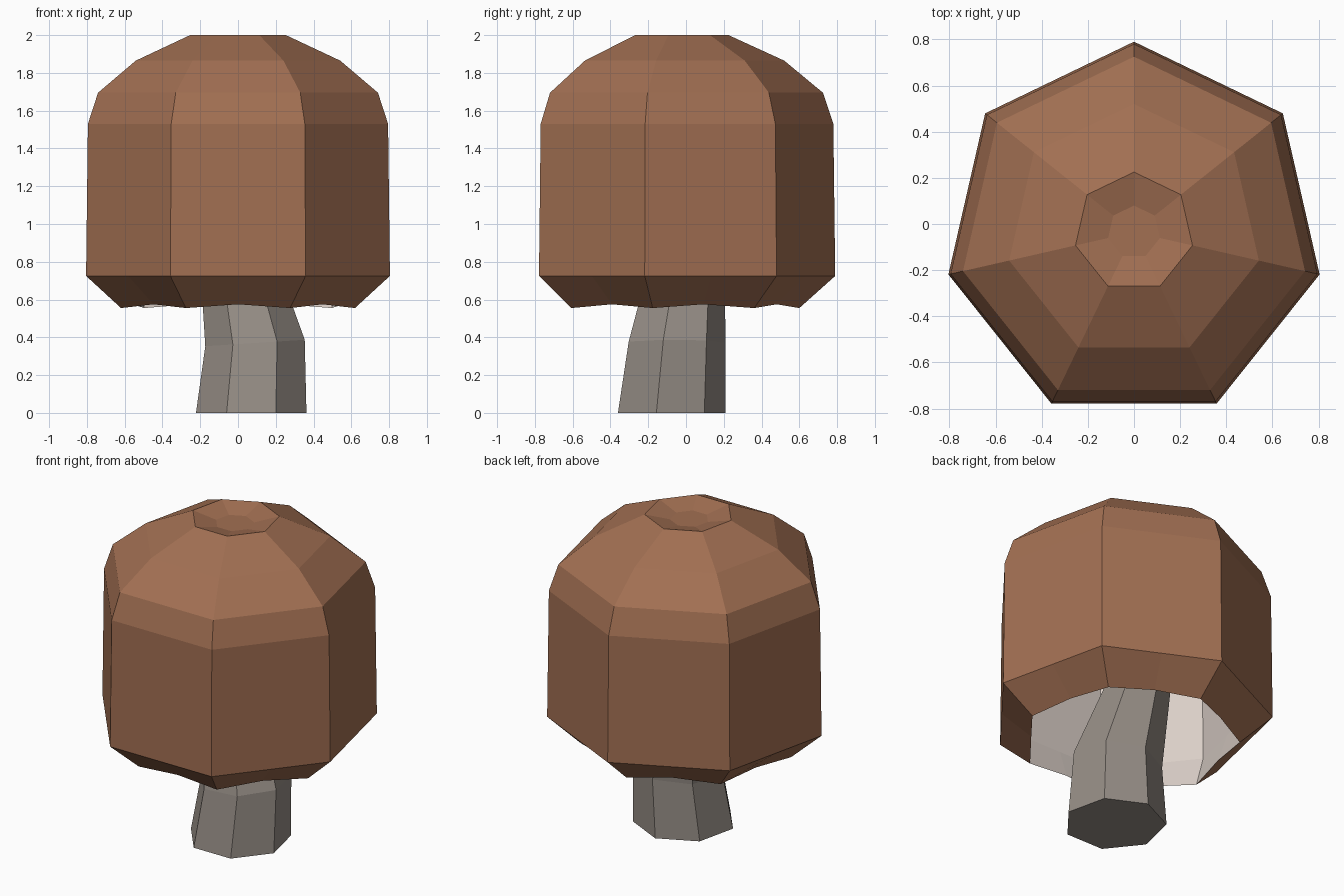
import bpy, bmesh
from math import cos, sin, pi

if "Cube" in bpy.data.objects:
    bpy.data.objects.remove(bpy.data.objects["Cube"])

SIDES = 7


def material(name, rgb):
    m = bpy.data.materials.new(name)
    m.diffuse_color = (*rgb, 1)
    m.use_nodes = True
    m.node_tree.nodes["Principled BSDF"].inputs["Base Color"].default_value = m.diffuse_color
    return m


def ring(cx, cy, z, r, lift=0.0, tilt=0.0, split=False):
    """Heptagon with a corner at +y; split adds edge midpoints raised by lift."""
    pts = []
    for i in range(SIDES):
        a = pi / 2 + 2 * pi * i / SIDES
        x, y = r * cos(a), r * sin(a)
        pts.append((cx + x, cy + y, z + tilt * x))
        if split:
            m, am = r * cos(pi / SIDES), a + pi / SIDES
            pts.append((cx + m * cos(am), cy + m * sin(am), z + lift))
    return pts


def loft(name, rings, mat, cap_start=False, cap_end=True, flip=False):
    bm = bmesh.new()
    loops = [[bm.verts.new(p) for p in r] for r in rings]
    n = len(loops[0])
    for a, b in zip(loops, loops[1:]):
        for i in range(n):
            j = (i + 1) % n
            bm.faces.new((a[i], a[j], b[j], b[i]))
    if cap_start:
        bm.faces.new(loops[0][::-1])
    if cap_end:
        bm.faces.new(loops[-1])
    if flip:
        bmesh.ops.reverse_faces(bm, faces=bm.faces)
    mesh = bpy.data.meshes.new(name)
    bm.to_mesh(mesh)
    bm.free()
    mesh.materials.append(mat)
    ob = bpy.data.objects.new(name, mesh)
    bpy.context.collection.objects.link(ob)
    return ob


brown = material("cap_brown", (0.36, 0.16, 0.085))
pale = material("underside_pale", (0.70, 0.62, 0.57))
grey = material("stem_grey", (0.30, 0.265, 0.235))

CY = -0.035

# Cap: wavy rim, tall sides, stepped dome and a shallow dimple on top
cap_profile = [(0.635, 0.555, 0.02), (0.825, 0.725, 0), (0.815, 1.53, 0),
               (0.76, 1.695, 0), (0.555, 1.865, 0), (0.26, 2.0, 0), (0.115, 1.965, 0)]
loft("cap", [ring(0, CY, z, r, lift, split=True) for r, z, lift in cap_profile], brown)

# Hollow underside, sharing the wavy rim
inner_profile = [(0.635, 0.555, 0.02), (0.70, 0.76, 0), (0.69, 1.42, 0),
                 (0.62, 1.58, 0), (0.40, 1.73, 0)]
loft("cap_underside", [ring(0, CY, z, r, lift, split=True) for r, z, lift in inner_profile],
     pale, flip=True)

# Bent stem running up into the cap: centre x, centre y, z, radius, tilt
stem_path = [(0.07, -0.09, 0, 0.30, 0), (0.09, -0.06, 0.37, 0.27, 0.065),
             (-0.03, 0.015, 0.95, 0.185, 0), (0, CY, 1.74, 0.19, 0)]
loft("stem", [ring(x, y, z, r, tilt=t) for x, y, z, r, t in stem_path], grey, cap_start=True)
